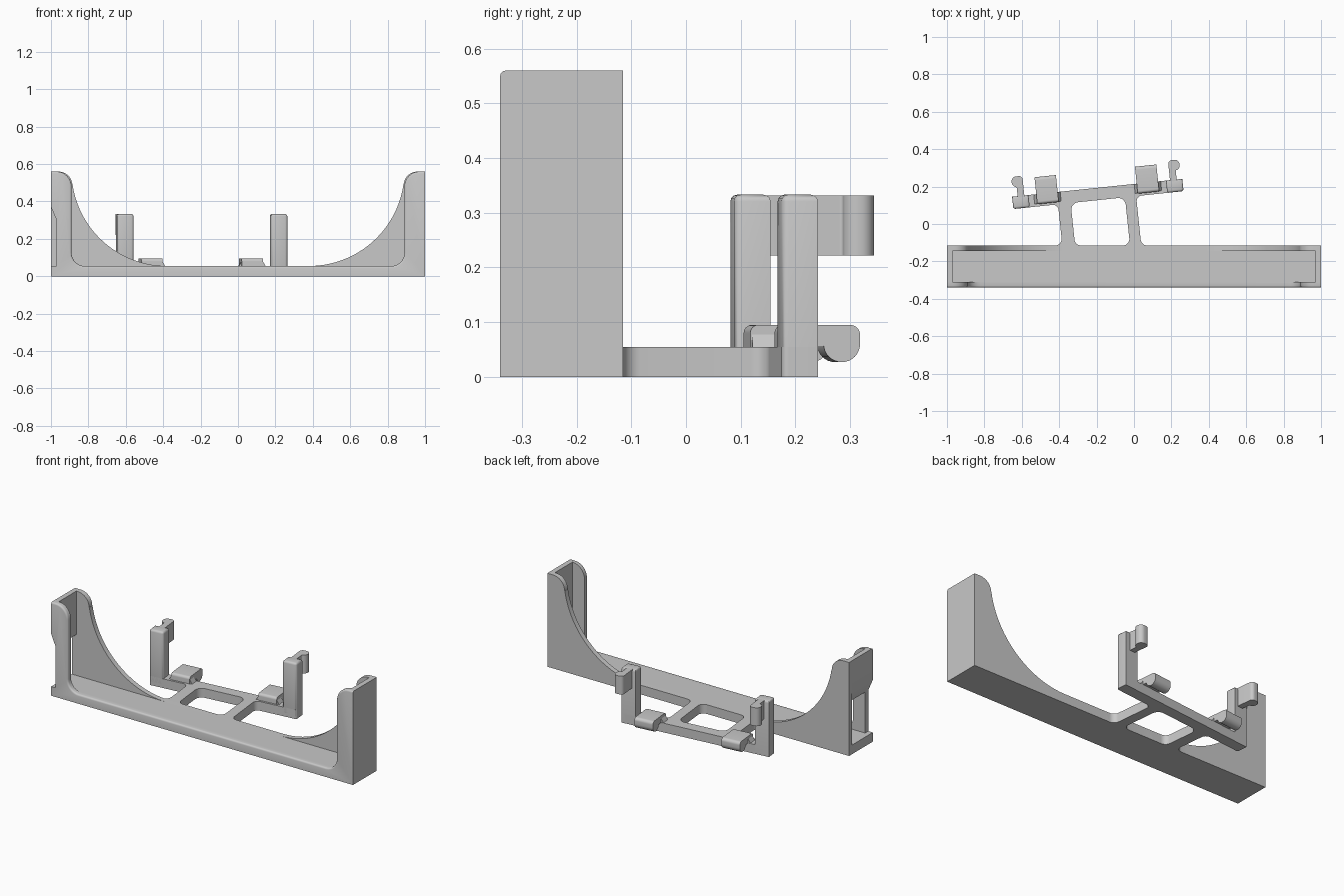
import bpy, bmesh, math
from mathutils import Vector

if "Cube" in bpy.data.objects:
    bpy.data.objects.remove(bpy.data.objects["Cube"])

GREY = (0.58, 0.58, 0.58, 1)
grey = bpy.data.materials.new("plain grey")
grey.use_nodes = True
grey.diffuse_color = GREY
grey.node_tree.nodes["Principled BSDF"].inputs["Base Color"].default_value = GREY


def rounded(points, steps=8):
    """Closed outline; a point (a, b, r) gets a corner arc of radius r."""
    out = []
    for i, p in enumerate(points):
        here = Vector(p[:2])
        if len(p) < 3:
            out.append(here)
            continue
        a = (Vector(points[i - 1][:2]) - here).normalized()
        b = (Vector(points[(i + 1) % len(points)][:2]) - here).normalized()
        half, r = a.angle(b) / 2, p[2]
        centre = here + (a + b).normalized() * r / math.sin(half)
        reach = r / math.tan(half)
        start = (here + a * reach - centre).normalized()
        end = (here + b * reach - centre).normalized()
        for k in range(steps + 1):
            out.append(centre + start.slerp(end, k / steps).normalized() * r)
    return out


def prism(name, loops, lo, hi, place, bevel=0, rule=None):
    """Extrude outlines (first outer, then holes) from lo to hi."""
    bm = bmesh.new()
    rings = [[bm.verts.new((p.x, p.y, lo)) for p in loop] for loop in loops]
    if len(rings) == 1:
        bm.faces.new(rings[0])
    else:
        edges = [bm.edges.new((r[i - 1], r[i])) for r in rings for i in range(len(r))]
        bmesh.ops.triangle_fill(bm, use_beauty=True, edges=edges)
    new = bmesh.ops.extrude_face_region(bm, geom=bm.faces[:])["geom"]
    for v in new:
        if isinstance(v, bmesh.types.BMVert):
            v.co.z = hi
    for v in bm.verts:
        v.co = place(*v.co)
    bmesh.ops.recalc_face_normals(bm, faces=bm.faces[:])
    if bevel:
        chosen = [e for e in bm.edges if e.calc_face_angle(0) > 0.6
                  and all(rule(v.co) for v in e.verts)]
        bmesh.ops.bevel(bm, geom=chosen, offset=bevel, segments=3, profile=0.5,
                        affect='EDGES', clamp_overlap=True)
    mesh = bpy.data.meshes.new(name)
    bm.to_mesh(mesh)
    bm.free()
    mesh.materials.append(grey)
    obj = bpy.data.objects.new(name, mesh)
    bpy.context.collection.objects.link(obj)
    bpy.ops.object.select_all(action='DESELECT')
    obj.select_set(True)
    bpy.context.view_layer.objects.active = obj
    bpy.ops.object.shade_smooth_by_angle(angle=math.radians(35))


# Placement frames: plan, elevation, and the slightly turned rear frame
TURN = math.radians(6)
U = Vector((math.cos(TURN), math.sin(TURN), 0))
V = Vector((-math.sin(TURN), math.cos(TURN), 0))
ORIGIN = Vector((-0.645, 0.08, 0))
LENGTH, DEPTH = 0.915, 0.066


def plan(a, b, c):
    return Vector((a, b, c))


def elevation(a, b, c):
    return Vector((a, c, b))


def turned(u, v, z):
    return ORIGIN + U * u + V * v + Vector((0, 0, z))


def turned_elevation(u, z, v):
    return turned(u, v, z)


def turned_section(v, z, u):
    return turned(u, v, z)


def flip(points):
    return [Vector((-p.x, p.y)) for p in reversed(points)]


FLOOR, TOP, FRONT, BACK, WALL = 0.055, 0.56, -0.34, -0.115, 0.03

# Front wall: low sill with a tall lip at each end, notched at the right end
front = [(-1, 0), (1, 0), (1, TOP), (0.89, TOP, 0.08), (0.89, FLOOR, 0.07),
         (-0.89, FLOOR, 0.07), (-0.89, TOP, 0.08), (-1, TOP), (-1, 0.37),
         (-0.97, 0.3), (-0.97, FLOOR), (-1, FLOOR)]
prism("front_wall", [rounded(front)], FRONT, FRONT + WALL, elevation, 0.01,
      lambda c: c.y < FRONT + 0.001 and c.z > 0.04 and (abs(c.x) < 0.96 or c.z > 0.5))

# Back wall: sweeping concave curve down to the floor on both sides
sweep = [Vector((0.38 + 0.51 * math.cos(t), 0.565 + 0.51 * math.sin(t)))
         for t in [math.radians(-9 - 81 * k / 28) for k in range(29)]]
lip = rounded([(1, 0), (1, TOP), (0.885, TOP, 0.075), (0.885, 0.47)])[:-1]
half = lip + sweep
prism("back_wall", [half + flip(half)], BACK - WALL, BACK, elevation)

# Floor and end walls
floor = [(-1, FRONT + WALL), (1, FRONT + WALL), (1, BACK - WALL), (-1, BACK - WALL)]
prism("tray_floor", [rounded(floor)], 0, FLOOR, plan)
prism("left_end_wall", [rounded([(0.97, 0), (1, 0), (1, TOP), (0.97, TOP)])],
      FRONT + WALL, BACK - WALL, elevation)
prism("right_end_wall", [rounded([(-1, 0.37), (-0.97, 0.3), (-0.97, TOP), (-1, TOP)])],
      FRONT + WALL, BACK - WALL, elevation)


# Rear frame: bar on two struts, with filleted joints
def joint(u, v, *r):
    return (*turned(u, v, 0).xy, *r)


def foot(u):
    v = (BACK - ORIGIN.y - U.y * u) / V.y
    return joint(u, v, 0.035)


outer = [(-0.46, BACK - 0.02), (-0.46, BACK), foot(0.24), joint(0.24, 0, 0.03),
         joint(0, 0, 0.012), joint(0, DEPTH), joint(LENGTH, DEPTH),
         joint(LENGTH, 0, 0.012), joint(0.66, 0, 0.03), foot(0.66),
         (0.11, BACK), (0.11, BACK - 0.02)]
hole = [foot(0.308), joint(0.308, 0, 0.04), joint(0.6, 0, 0.04), foot(0.6)]
prism("rear_frame", [rounded(outer), rounded(hole)], 0, FLOOR, plan)

# Posts, upper hooks and lower clips, mirrored along the bar
for side, mirror in (("right", False), ("left", True)):
    def along(u):
        return LENGTH - u if mirror else u

    def mirrored(points):
        return rounded([(along(p[0]), *p[1:]) for p in points])

    post = [(0, 0), (0.088, 0), (0.088, DEPTH), (0, DEPTH)]
    prism(side + "_post", [mirrored(post)], 0.01, 0.333, turned, 0.012,
          lambda c: c.z > 0.3 or (c - ORIGIN).dot(V) < 0.01)

    hook = [(0.03, 0.05), (0.03, 0.115, 0.006), (0.006, 0.115, 0.026),
            (0.006, 0.172, 0.026), (0.066, 0.172, 0.02), (0.066, 0.05)]
    prism(side + "_upper_hook", [mirrored(hook)], 0.222, 0.332, turned)

    clip = [(0.012, 0.04), (0.012, 0.095, 0.015), (0.157, 0.095, 0.018),
            (0.157, 0.027, 0.033), (0.09, 0.027, 0.033), (0.09, FLOOR),
            (0.06, FLOOR), (0.06, 0.04)]
    prism(side + "_lower_clip", [rounded(clip)], along(0.13), along(0.245), turned_section)

    flare = [(0.11, 0.045), (0.135, 0.085), (0.24, 0.085), (0.265, 0.045)]
    prism(side + "_clip_base", [mirrored(flare)], 0.015, 0.064, turned_elevation)
